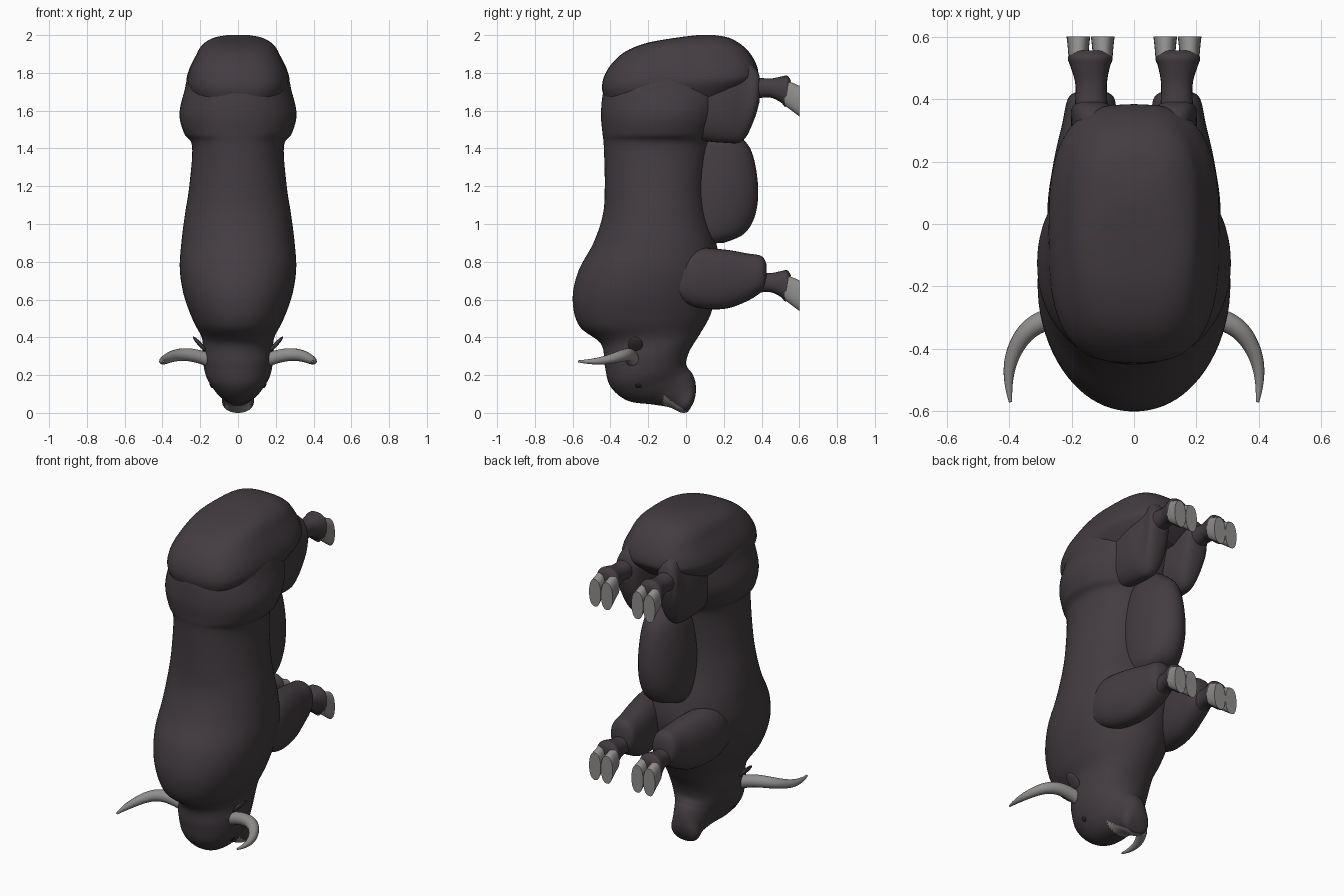
import bpy
import bmesh
import math
from mathutils import Vector, Matrix

if "Cube" in bpy.data.objects:
    bpy.data.objects.remove(bpy.data.objects["Cube"], do_unlink=True)


def material(name, red, green, blue):
    mat = bpy.data.materials.new(name)
    mat.use_nodes = True
    color = (red, green, blue, 1)
    mat.diffuse_color = color
    shader = mat.node_tree.nodes["Principled BSDF"]
    shader.inputs["Base Color"].default_value = color
    shader.inputs["Roughness"].default_value = 0.7
    return mat


HIDE = material("dark brown hide", 0.057, 0.046, 0.053)
HORN = material("grey horn", 0.28, 0.27, 0.26)
DARK = material("eye black", 0.015, 0.013, 0.014)


def finish(name, bm, mats, mirrored=False):
    """Turn a bmesh into a smooth object, mirrored across x if wanted."""
    bmesh.ops.recalc_face_normals(bm, faces=bm.faces)
    mesh = bpy.data.meshes.new(name)
    bm.to_mesh(mesh)
    bm.free()
    for mat in mats:
        mesh.materials.append(mat)
    for poly in mesh.polygons:
        poly.use_smooth = True
    mesh.set_sharp_from_angle(angle=math.radians(45))
    obj = bpy.data.objects.new(name, mesh)
    bpy.context.collection.objects.link(obj)
    if mirrored:
        obj.modifiers.new("Mirror", "MIRROR").use_mirror_merge = False
    return obj


def spline(a, b, c, d, t):
    """Catmull-Rom blend between b and c."""
    return [q + t * ((r - p) / 2 + t * ((2 * p - 5 * q + 4 * r - s) / 2
            + t * (3 * (q - r) + s - p) / 2)) for p, q, r, s in zip(a, b, c, d)]


def loft(name, rows, squareness=2.3, steps=5, sides=40, mats=(HIDE,), rule=None, mirrored=False):
    """Skin rows of (first y, first z, second y, second z, half width, centre x)."""
    rows = [tuple(row) + (0,) * (6 - len(row)) for row in rows]
    padded = [rows[0]] + rows + [rows[-1]]
    dense = [spline(*padded[i:i + 4], k / steps)
             for i in range(len(rows) - 1) for k in range(steps)] + [rows[-1]]
    power = 2 / squareness
    bm = bmesh.new()
    rings = []
    for ya, za, yb, zb, width, cx in dense:
        first, second = Vector((cx, ya, za)), Vector((cx, yb, zb))
        middle, reach = (first + second) / 2, (first - second) / 2
        ring = []
        for i in range(sides):
            angle = math.tau * i / sides
            c, s = math.cos(angle), math.sin(angle)
            across = math.copysign(abs(s) ** power, s) * width
            along = math.copysign(abs(c) ** power, c)
            ring.append(bm.verts.new(middle + reach * along + Vector((across, 0, 0))))
        rings.append(ring)
    for low, high in zip(rings, rings[1:]):
        for i in range(sides):
            j = (i + 1) % sides
            bm.faces.new((low[i], low[j], high[j], high[i]))
    bm.faces.new(rings[0])
    bm.faces.new(rings[-1])
    if rule:
        for face in bm.faces:
            face.material_index = rule(face.calc_center_median())
    return finish(name, bm, mats, mirrored)


def ellipsoid(name, centre, radii, mat, tilt=0):
    bm = bmesh.new()
    matrix = (Matrix.Translation(centre) @ Matrix.Rotation(tilt, 4, "Y")
              @ Matrix.Diagonal((*radii, 1)))
    bmesh.ops.create_uvsphere(bm, u_segments=32, v_segments=20, radius=1, matrix=matrix)
    return finish(name, bm, [mat], mirrored=True)


def nose_pad(p):
    return int(-0.12 < p.y < 0.0 and p.z < 0.1 - 0.7 * (p.y + 0.13))


# Rump cap
loft("rump", [
    (.06, 2, .15, 2, .06),
    (-.06, 1.985, .23, 1.985, .13),
    (-.22, 1.955, .305, 1.94, .19),
    (-.34, 1.9, .355, 1.88, .224),
    (-.42, 1.81, .382, 1.81, .262),
    (-.445, 1.72, .37, 1.76, .272),
    (-.42, 1.64, .28, 1.68, .235),
], squareness=2.9)

# Body and head, from hips down to muzzle
loft("body_and_head", [
    (-.3, 1.88, .1, 1.88, .12),
    (-.4, 1.8, .22, 1.8, .25),
    (-.438, 1.7, .23, 1.7, .285),
    (-.45, 1.58, .2, 1.58, .31),
    (-.442, 1.48, .16, 1.48, .285),
    (-.435, 1.41, .13, 1.41, .243),
    (-.43, 1.2, .11, 1.2, .258),
    (-.44, 1.05, .12, 1.05, .281),
    (-.49, .9, .16, .9, .3),
    (-.57, .75, .18, .77, .308),
    (-.6, .6, .16, .64, .286),
    (-.565, .46, .13, .52, .238),
    (-.45, .365, .075, .42, .19),
    (-.43, .25, .02, .33, .187),
    (-.4, .14, .0, .265, .17),
    (-.31, .065, .015, .23, .13),
    (-.18, .045, .035, .205, .1),
    (-.09, .03, .05, .16, .085),
    (-.03, .003, .052, .11, .083),
    (.005, .003, .045, .07, .06),
    (.02, .02, .035, .045, .02),
], squareness=2.1, steps=8, sides=80, mats=(HIDE, HORN), rule=nose_pad)

# Belly pouch
loft("belly", [
    (.0, 1.5, .24, 1.5, .07),
    (-.05, 1.4, .34, 1.4, .11),
    (-.08, 1.22, .38, 1.22, .132),
    (-.07, 1.06, .37, 1.06, .132),
    (-.02, .95, .31, .95, .115),
    (.06, .9, .2, .9, .08),
], squareness=2)

# Hind legs
loft("hind_upper_leg", [
    (.0, 1.83, .0, 1.45, .09, .13),
    (.2, 1.865, .2, 1.43, .092, .13),
    (.31, 1.86, .3, 1.44, .077, .125),
    (.37, 1.82, .36, 1.55, .068, .133),
    (.39, 1.78, .39, 1.65, .045, .137),
], squareness=2.2, mirrored=True)

# Front legs
loft("front_upper_leg", [
    (-.08, .82, -.08, .62, .06, .2),
    (.05, .87, .05, .56, .092, .185),
    (.2, .865, .2, .55, .097, .16),
    (.32, .845, .32, .59, .087, .143),
    (.4, .83, .4, .64, .075, .137),
    (.425, .79, .425, .67, .045, .137),
], squareness=2.3, mirrored=True)

# Shins and cloven hooves, the same on all four legs
for label, z in (("hind", 1.72), ("front", .69)):
    loft(label + "_shin", [
        (.34, z + .06, .34, z - .06, .055, .137),
        (.44, z + .05, .44, z - .05, .05, .137),
        (.5, z + .06, .5, z - .075, .062, .14),
        (.535, z + .065, .525, z - .1, .072, .14),
        (.555, z + .04, .545, z - .08, .06, .14),
    ], sides=28, mirrored=True)
    for side, x in (("inner", .1), ("outer", .178)):
        loft(label + "_" + side + "_hoof", [
            (.53, z + .04, .52, z - .09, .031, x),
            (.57, z + .025, .56, z - .12, .034, x),
            (.6, z + .012, .6, z - .15, .038, x),
        ], sides=28, steps=3, mats=(HORN,), mirrored=True)

# Horns
for name, side in (("left_horn", 1), ("right_horn", -1)):
    curve = bpy.data.curves.new(name, "CURVE")
    curve.dimensions = "3D"
    curve.bevel_depth = 0.036
    curve.bevel_resolution = 5
    curve.resolution_u = 8
    curve.use_fill_caps = True
    path = [(.13, -.28, .27, 1), (.21, -.29, .305, 1), (.31, -.305, .315, .95),
            (.38, -.38, .288, .75), (.41, -.48, .268, .5), (.395, -.57, .273, .15)]
    horn = curve.splines.new("NURBS")
    horn.points.add(len(path) - 1)
    horn.use_endpoint_u = True
    horn.order_u = 4
    for point, (x, y, z, radius) in zip(horn.points, path):
        point.co = (side * x, y, z, 1)
        point.radius = radius
    horn.use_smooth = True
    curve.materials.append(HORN)
    bpy.context.collection.objects.link(bpy.data.objects.new(name, curve))

# Ears and eyes
ellipsoid("ear", (.2, -.268, .362), (.011, .038, .056), HIDE, math.radians(43))
ellipsoid("eye", (.135, -.25, .16), (.016, .022, .028), DARK)
